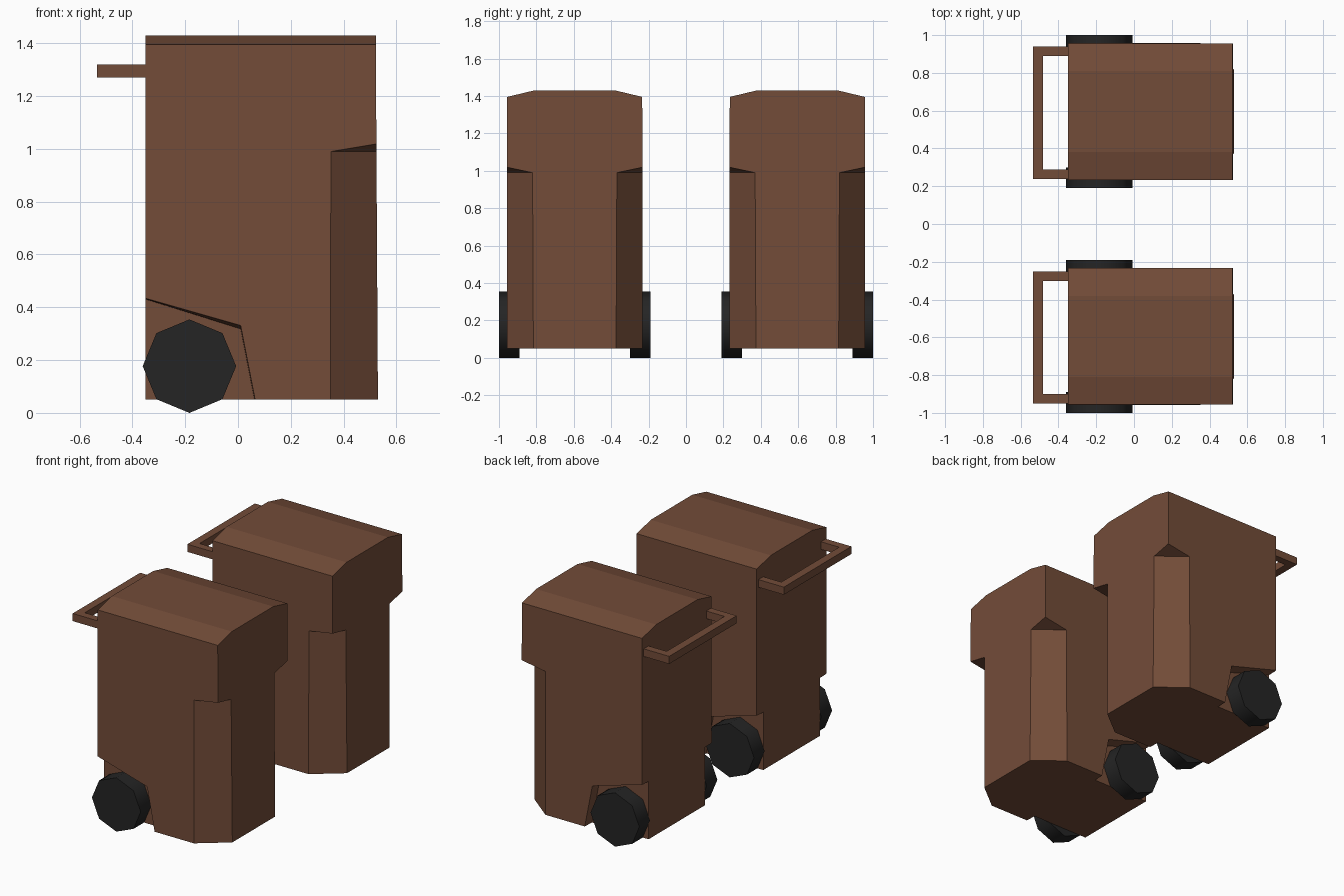
import bpy, bmesh, math
from mathutils import Vector

if "Cube" in bpy.data.objects:
    bpy.data.objects.remove(bpy.data.objects["Cube"])


def material(name, rgb):
    m = bpy.data.materials.new(name)
    m.diffuse_color = (*rgb, 1)
    m.use_nodes = True
    m.node_tree.nodes["Principled BSDF"].inputs["Base Color"].default_value = m.diffuse_color
    return m


BROWN = material("brown plastic", (0.171, 0.072, 0.040))
BLACK = material("black rubber", (0.018, 0.018, 0.018))
HALF = 0.363          # half width of a bin
BACK, FRONT = -0.35, 0.53


def make(name, bm, mat):
    bmesh.ops.recalc_face_normals(bm, faces=bm.faces)
    me = bpy.data.meshes.new(name)
    bm.to_mesh(me)
    bm.free()
    me.materials.append(mat)
    ob = bpy.data.objects.new(name, me)
    bpy.context.collection.objects.link(ob)
    return ob


def loft(name, ring_a, ring_b, mat):
    """Closed solid between two rings with equal point counts."""
    bm = bmesh.new()
    a = [bm.verts.new(p) for p in ring_a]
    b = [bm.verts.new(p) for p in ring_b]
    n = len(a)
    bm.faces.new(a)
    bm.faces.new(b[::-1])
    for i in range(n):
        bm.faces.new((a[i], a[(i + 1) % n], b[(i + 1) % n], b[i]))
    return make(name, bm, mat)


def box(name, x0, x1, y0, y1, z0, z1, mat):
    ring = [(x0, y0), (x1, y0), (x1, y1), (x0, y1)]
    return loft(name, [(x, y, z0) for x, y in ring], [(x, y, z1) for x, y in ring], mat)


def corner_cutter(cy, s):
    # cuts the chamfered lower front corner, with a slightly sloped ceiling
    t = 0.2
    a, b = Vector((0.35, HALF)), Vector((FRONT, HALF - 0.142))
    d = (b - a) * t
    a, b = a - d, b + d
    pts = [(a.x, a.y, 0.99), (b.x, b.y, 0.99), (b.x, a.y, 0.99 + 0.03 * (1 + 2 * t))]
    return loft("corner_cutter", [(x, cy + s * y, 0) for x, y, z in pts],
                [(x, cy + s * y, z) for x, y, z in pts], BROWN)


def wheel_cutter(cy, s):
    # cuts the wheel recess
    outer = [(-0.5, 0.479), (0.01, 0.333), (0.075, 0.0), (-0.5, 0.0)]
    inner = [(-0.5, 0.477), (0.01, 0.318), (0.072, 0.0), (-0.5, 0.0)]
    return loft("wheel_cutter", [(x, cy + s * HALF, z) for x, z in outer] and
                [(x, cy + s * (HALF + 0.01), z) for x, z in outer],
                [(x, cy + s * (HALF - 0.07), z) for x, z in inner], BROWN)


def bin_parts(cy, tag):
    # body
    def ring(xf, h, z):
        return [(BACK, cy - h, z), (xf, cy - h, z), (xf, cy + h, z), (BACK, cy + h, z)]
    body = loft(tag + "_bin_body", ring(FRONT, HALF, 0.05), ring(0.522, 0.361, 1.395), BROWN)
    cutters = [f(cy, s) for f in (corner_cutter, wheel_cutter) for s in (-1, 1)]
    for c in cutters:
        c.hide_render = True
        m = body.modifiers.new("cut", 'BOOLEAN')
        m.operation, m.object, m.solver = 'DIFFERENCE', c, 'EXACT'
    bpy.context.view_layer.update()
    me = bpy.data.meshes.new_from_object(body.evaluated_get(bpy.context.evaluated_depsgraph_get()))
    body.modifiers.clear()
    body.data = me
    for c in cutters:
        bpy.data.objects.remove(c)

    # lid with sloped sides
    prof = [(-0.361, 1.395), (-0.215, 1.43), (0.215, 1.43), (0.361, 1.395)]
    loft(tag + "_bin_lid", [(BACK, cy + y, z) for y, z in prof],
         [(0.522, cy + y, z) for y, z in prof], BROWN)

    # push handle
    hy = cy - 0.006
    box(tag + "_handle_grip", -0.535, -0.482, hy - 0.35, hy + 0.35, 1.27, 1.32, BROWN)
    for s, side in ((-1, "right"), (1, "left")):
        y0, y1 = sorted((hy + s * 0.30, hy + s * 0.35))
        box(f"{tag}_handle_arm_{side}", -0.482, BACK, y0, y1, 1.27, 1.32, BROWN)

        # eight-sided wheels
        bpy.ops.mesh.primitive_cylinder_add(
            vertices=8, radius=0.177, depth=0.11,
            location=(-0.184, cy + s * 0.35, 0.177), rotation=(math.pi / 2, 0, 0))
        w = bpy.context.object
        w.name = f"{tag}_wheel_{side}"
        w.data.materials.append(BLACK)
        bpy.ops.object.shade_smooth_by_angle(angle=math.radians(50))


bin_parts(-0.595, "near")
bin_parts(0.595, "far")
